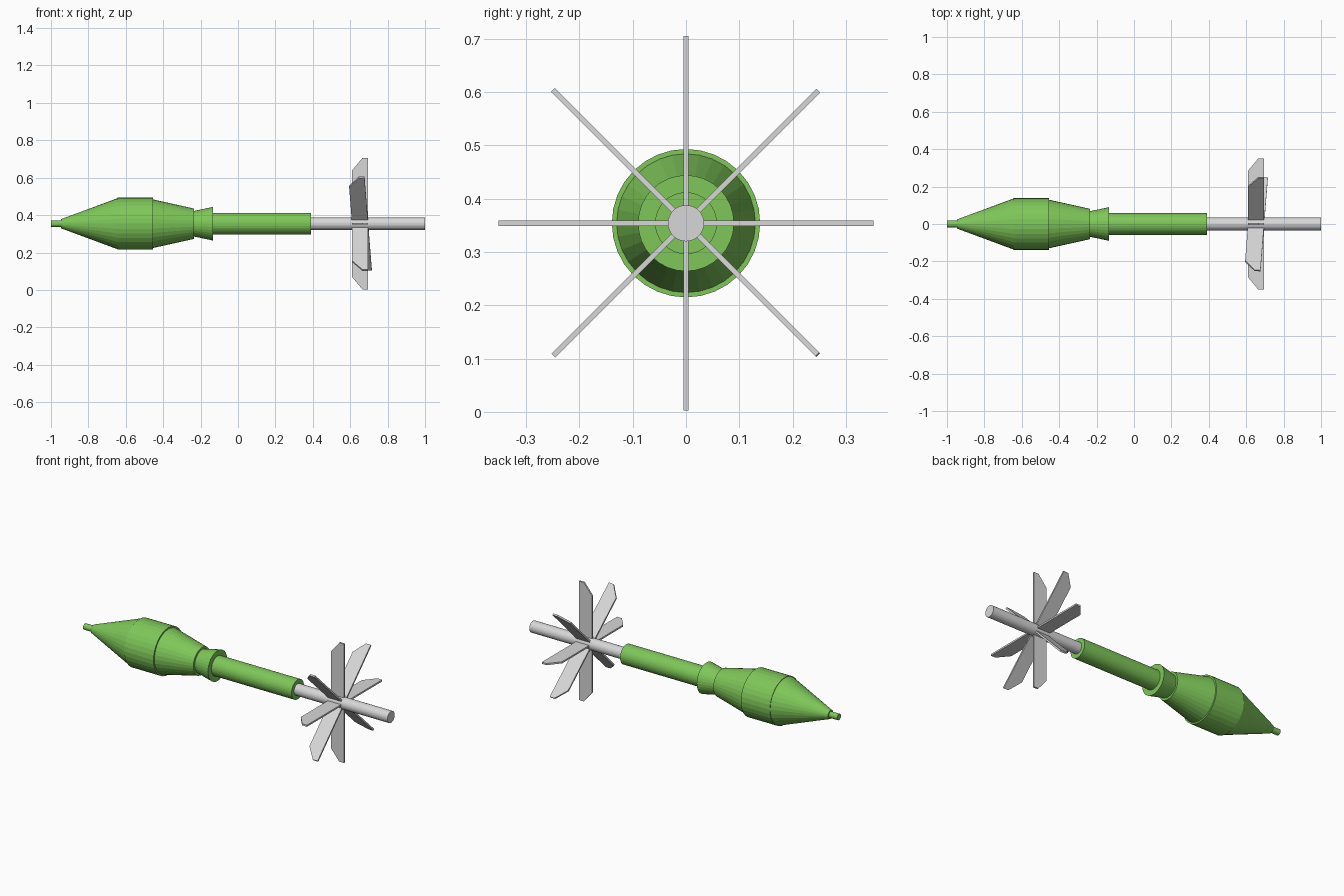
import bpy
import bmesh
from math import radians
from mathutils import Matrix, Vector

AXIS_Z = 0.354
FIN_X = 0.653

cube = bpy.data.objects.get("Cube")
if cube:
    bpy.data.objects.remove(cube, do_unlink=True)


def make_material(name, color):
    mat = bpy.data.materials.new(name)
    mat.use_nodes = True
    mat.diffuse_color = color
    mat.node_tree.nodes["Principled BSDF"].inputs["Base Color"].default_value = color
    return mat


green = make_material("leaf green", (0.21, 0.57, 0.10, 1))
grey = make_material("light grey", (0.68, 0.68, 0.68, 1))


def add_object(name, bm, mat):
    bmesh.ops.recalc_face_normals(bm, faces=bm.faces)
    mesh = bpy.data.meshes.new(name)
    bm.to_mesh(mesh)
    bm.free()
    mesh.materials.append(mat)
    obj = bpy.data.objects.new(name, mesh)
    bpy.context.collection.objects.link(obj)
    obj.location.z = AXIS_Z
    return obj


def add_section(name, x0, x1, r0, r1, mat):
    """Capped cone or cylinder lying along the long axis."""
    bm = bmesh.new()
    place = Matrix.Translation(((x0 + x1) / 2, 0, 0)) @ Matrix.Rotation(radians(90), 4, "Y")
    bmesh.ops.create_cone(bm, cap_ends=True, segments=32, radius1=r0, radius2=r1,
                          depth=x1 - x0, matrix=place)
    add_object(name, bm, mat)


def add_fin_pair(name, roll, lean):
    """One long blade through the shaft, clipped at the leading corners."""
    half = [(-0.043, 0.285), (0.012, 0.351), (0.043, 0.351)]
    outline = half + [(x, -r) for x, r in reversed(half)]
    bm = bmesh.new()
    face = bm.faces.new([bm.verts.new((x, -0.005, r)) for x, r in outline])
    side = bmesh.ops.extrude_face_region(bm, geom=[face])["geom"]
    bmesh.ops.translate(bm, vec=Vector((0, 0.01, 0)),
                        verts=[v for v in side if isinstance(v, bmesh.types.BMVert)])
    turn = Matrix.Rotation(radians(roll), 4, "X") @ Matrix.Rotation(radians(lean), 4, "Y")
    bm.transform(Matrix.Translation((FIN_X, 0, 0)) @ turn)
    add_object(name, bm, grey)


# Head and body, from the tip backwards
add_section("nose_tip", -1.0, -0.94, 0.018, 0.018, green)
add_section("nose_cone", -0.945, -0.645, 0.025, 0.136, green)
add_section("head_band", -0.645, -0.455, 0.139, 0.139, green)
add_section("rear_cone", -0.455, -0.235, 0.130, 0.081, green)
add_section("flared_collar", -0.237, -0.133, 0.068, 0.090, green)
add_section("body_tube", -0.14, 0.39, 0.058, 0.058, green)
add_section("tail_shaft", 0.38, 1.0, 0.034, 0.034, grey)

# Tail fins; one diagonal blade leans slightly
add_fin_pair("vertical_fins", 0, 0)
add_fin_pair("horizontal_fins", 90, 0)
add_fin_pair("diagonal_fins", -45, 0)
add_fin_pair("leaning_diagonal_fins", 45, -3.2)
